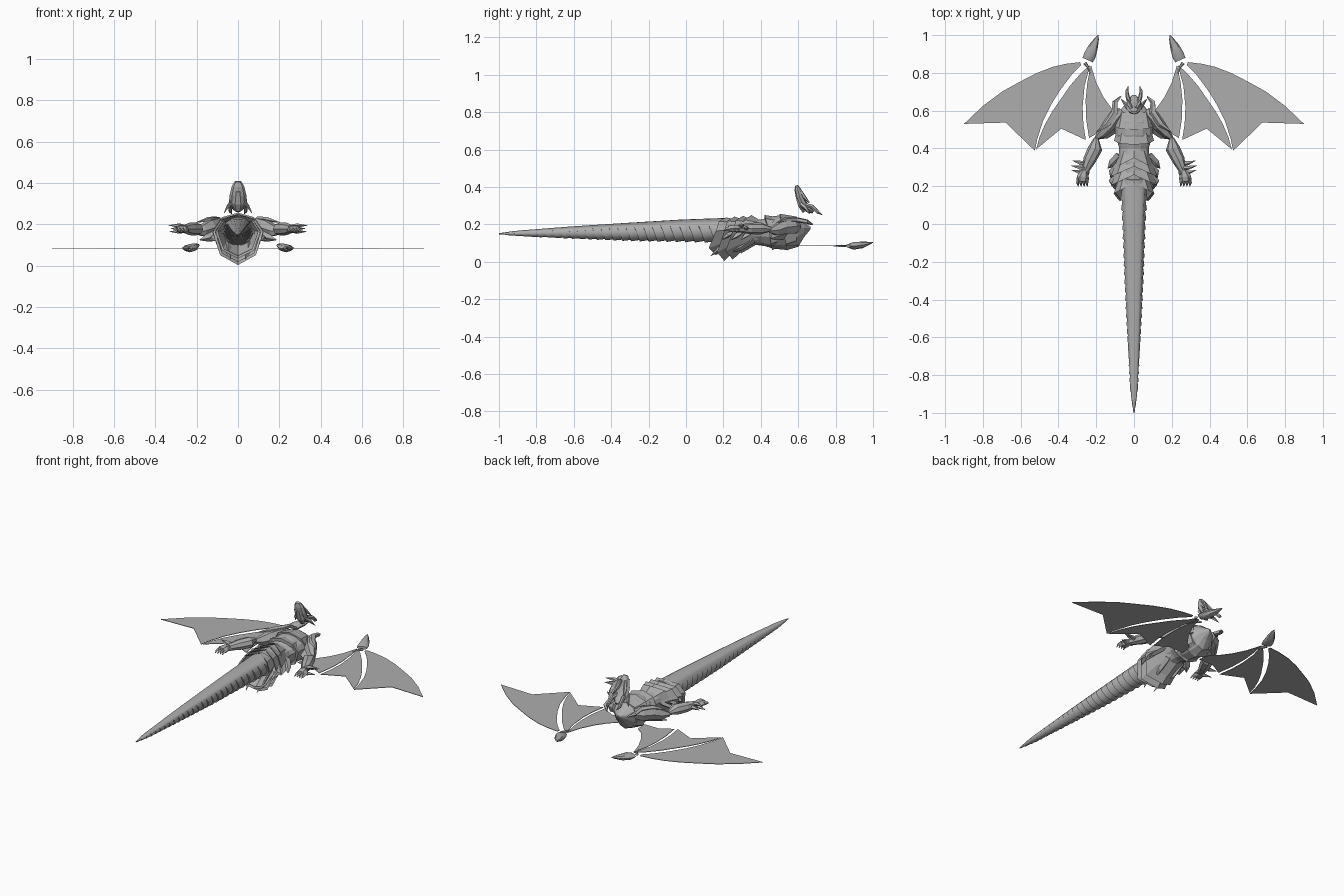
import bpy, bmesh, math
from mathutils import Vector

grey = bpy.data.materials.new("stone grey")
grey.diffuse_color = (0.42, 0.42, 0.42, 1)


def finish(name, bm, smooth=None):
    bmesh.ops.recalc_face_normals(bm, faces=bm.faces[:])
    me = bpy.data.meshes.new(name)
    bm.to_mesh(me)
    bm.free()
    me.materials.append(grey)
    ob = bpy.data.objects.new(name, me)
    bpy.context.collection.objects.link(ob)
    if smooth:
        bpy.ops.object.select_all(action='DESELECT')
        ob.select_set(True)
        bpy.context.view_layer.objects.active = ob
        bpy.ops.object.shade_smooth_by_angle(angle=math.radians(smooth))
    return ob


def loft(name, rings, smooth=None, caps=True):
    bm = bmesh.new()
    rows = [[bm.verts.new(p) for p in r] for r in rings]
    n = len(rows[0])
    for a, b in zip(rows, rows[1:]):
        for i in range(n):
            j = (i + 1) % n
            bm.faces.new((a[i], a[j], b[j], b[i]))
    if caps:
        bm.faces.new(rows[0])
        bm.faces.new(rows[-1])
    return finish(name, bm, smooth)


def tube(name, pts, sides=6, mirror=True, smooth=None):
    """pts: (x, y, z, half width, half thickness) along a path"""
    for s in ((1, -1) if mirror else (1,)):
        P = [Vector((s * p[0], p[1], p[2])) for p in pts]
        rings = []
        for i, c in enumerate(P):
            d = (P[min(i + 1, len(P) - 1)] - P[max(i - 1, 0)]).normalized()
            u = d.cross(Vector((0, 0, 1))).normalized()
            v = u.cross(d)
            rings.append([c + u * pts[i][3] * math.cos(t) + v * pts[i][4] * math.sin(t)
                          for t in (2 * math.pi * k / sides for k in range(sides))])
        tag = "" if not mirror else ("_right" if s > 0 else "_left")
        loft(name + tag, rings, smooth)


def plate(name, outline, z, thick=0.003):
    for s in (1, -1):
        bm = bmesh.new()
        f = bm.faces.new([bm.verts.new((s * x, y, z - thick / 2)) for x, y in outline])
        top = bmesh.ops.extrude_face_region(bm, geom=[f])['geom']
        bmesh.ops.translate(bm, vec=(0, 0, thick),
                            verts=[g for g in top if isinstance(g, bmesh.types.BMVert)])
        finish(name + ("_right" if s > 0 else "_left"), bm)


def section(y, w, zt, zm, zb, n=12, power=1.0, slant=0.0):
    ring = []
    for k in range(n):
        t = 2 * math.pi * k / n
        c, s = math.cos(t), math.sin(t)
        x = w * math.copysign(abs(c) ** power, c)
        z = zm + (zt - zm if s > 0 else zm - zb) * math.copysign(abs(s) ** power, s)
        ring.append((x, y - slant * s, z))
    return ring


def lerp_table(tab, y):
    for a, b in zip(tab, tab[1:]):
        if a[0] >= y >= b[0]:
            f = (a[0] - y) / (a[0] - b[0])
            return [p + (q - p) * f for p, q in zip(a[1:], b[1:])]
    return tab[-1][1:]


# Tail: smooth back, sawtooth scales on the belly and flanks
profile = [(0.26, 0.078, 0.235, 0.098), (0.0, 0.062, 0.226, 0.105), (-0.3, 0.051, 0.208, 0.110),
           (-0.6, 0.036, 0.189, 0.122), (-0.9, 0.019, 0.166, 0.136), (-1.0, 0.003, 0.153, 0.147)]
rings, N = [], 27


def tail_ring(y, flare):
    w, zt, zb = lerp_table(profile, y)
    zm, ring = (zt + zb) / 2, []
    for k in range(20):
        t = 2 * math.pi * k / 20
        c, s = math.cos(t), math.sin(t)
        g = flare if s < 0.5 else 0.93
        ring.append((w * c * g, max(-1, y - 0.35 * w * s), zm + (zt - zm) * s * (g if s < 0.5 else 1)))
    return ring


for i in range(N):
    ya, yb = [0.26 - 1.26 * (k / N) ** 0.88 for k in (i, i + 1)]
    rings += [tail_ring(ya, 0.86), tail_ring(yb, 1.02)]
loft("tail", rings, 35)

# Torso with chest and pointed neck
loft("torso", [section(*r, power=1.15) for r in (
    (0.22, 0.07, 0.23, 0.17, 0.10), (0.33, 0.085, 0.235, 0.17, 0.09),
    (0.40, 0.078, 0.225, 0.175, 0.09), (0.47, 0.098, 0.245, 0.18, 0.07),
    (0.54, 0.105, 0.25, 0.18, 0.063), (0.60, 0.075, 0.235, 0.18, 0.08),
    (0.63, 0.05, 0.21, 0.18, 0.13), (0.665, 0.006, 0.187, 0.18, 0.173))])

# Chest armour: overlapping keeled collars
for i, (y, w, zt, zb) in enumerate(((0.44, 0.106, 0.25, 0.062), (0.52, 0.112, 0.257, 0.06))):
    loft("chest_plate_%d" % i, [section(y + 0.07, w * 0.82, zt - 0.015, 0.18, zb + 0.025, 8),
                                section(y, w, zt, 0.18, zb, 8, slant=0.02),
                                section(y, w * 0.8, zt - 0.02, 0.18, zb + 0.02, 8, slant=0.02)])

# Hip skirt: layered keeled shells swept down and back
for i in range(4):
    y = 0.36 - 0.045 * i
    w, zb = (0.105, 0.125, 0.122, 0.108)[i], (0.045, 0.012, 0.004, 0.035)[i]
    front = section(y + 0.03, w * 0.7, 0.225, 0.17, 0.10, 8)
    rear = [(x, yy - 0.055 * abs(x) / w - (0.055 if z < 0.1 else 0), z)
            for x, yy, z in section(y - 0.01, w, 0.25 - 0.004 * i, 0.165, zb, 8)]
    inner = [(x * 0.9, yy + 0.006, 0.17 + (z - 0.17) * 0.9) for x, yy, z in rear]
    loft("hip_plate_%d" % i, [front, rear, inner], caps=False)

# Hip side blades
for i in range(3):
    y = 0.33 - 0.05 * i
    tube("hip_blade_%d" % i, [(0.075, y + 0.03, 0.17, 0.025, 0.012), (0.115, y - 0.01, 0.14, 0.022, 0.012),
                              (0.138 - 0.014 * i, y - 0.035, 0.12, 0.002, 0.002)], 4)
    tube("belly_blade_%d" % i, [(0.05, y + 0.03, 0.12, 0.02, 0.02), (0.05, y - 0.04, 0.075, 0.016, 0.016),
                                (0.035, y - 0.10, 0.05 - 0.01 * i, 0.001, 0.001)], 4)

# Shoulders and upper arms
tube("shoulder", [(0.065, 0.60, 0.19, 0.02, 0.03), (0.10, 0.57, 0.19, 0.035, 0.045),
                  (0.135, 0.52, 0.185, 0.035, 0.042), (0.17, 0.48, 0.17, 0.026, 0.032),
                  (0.205, 0.45, 0.165, 0.008, 0.012)], 6)
tube("shoulder_crest", [(0.07, 0.675, 0.20, 0.004, 0.005), (0.10, 0.645, 0.215, 0.014, 0.012),
                        (0.10, 0.59, 0.225, 0.02, 0.014), (0.14, 0.53, 0.225, 0.018, 0.012),
                        (0.20, 0.485, 0.21, 0.002, 0.002)], 5)
tube("shoulder_lower_spike", [(0.09, 0.52, 0.15, 0.03, 0.03), (0.15, 0.47, 0.135, 0.02, 0.018),
                              (0.185, 0.45, 0.125, 0.002, 0.002)], 4)

# Forearms, elbow spikes and hands
tube("forearm", [(0.20, 0.455, 0.175, 0.012, 0.012), (0.205, 0.40, 0.178, 0.038, 0.032),
                 (0.235, 0.34, 0.178, 0.034, 0.03), (0.26, 0.28, 0.178, 0.02, 0.02)], 8)
for i, (x, y, z) in enumerate(((0.325, 0.335, 0.18), (0.335, 0.31, 0.195), (0.33, 0.285, 0.165))):
    tube("wrist_spike_%d" % i, [(0.24, y - 0.015, 0.178, 0.014, 0.014), (0.285, y - 0.012, z, 0.012, 0.011),
                                (x, y, z, 0.001, 0.001)], 5)
tube("palm", [(0.26, 0.285, 0.178, 0.016, 0.016), (0.27, 0.25, 0.178, 0.032, 0.022),
              (0.272, 0.225, 0.178, 0.028, 0.016)], 6)
for i in range(4):
    x = 0.247 + 0.016 * i
    tube("finger_%d" % i, [(x, 0.245, 0.178, 0.009, 0.011), (x + 0.003, 0.218, 0.174, 0.008, 0.009),
                           (x, 0.20, 0.165, 0.002, 0.002)], 4)

# Raised head, floating over the neck
tube("head", [(0, 0.590, 0.408, 0.016, 0.008), (0, 0.598, 0.385, 0.030, 0.018),
              (0, 0.608, 0.345, 0.040, 0.020), (0, 0.628, 0.305, 0.044, 0.022),
              (0, 0.655, 0.28, 0.034, 0.018), (0, 0.68, 0.265, 0.012, 0.008)], 8, False)
tube("jaw", [(0, 0.59, 0.36, 0.018, 0.008), (0, 0.61, 0.30, 0.028, 0.012),
             (0, 0.63, 0.265, 0.016, 0.008)], 6, False)
tube("brow", [(0.012, 0.612, 0.385, 0.006, 0.005), (0.026, 0.632, 0.345, 0.012, 0.010),
              (0.036, 0.66, 0.315, 0.003, 0.003)], 5)
tube("horn", [(0.022, 0.635, 0.305, 0.012, 0.012), (0.034, 0.675, 0.295, 0.011, 0.011),
              (0.038, 0.705, 0.265, 0.008, 0.010), (0.030, 0.73, 0.25, 0.001, 0.001)], 6)
tube("cheek_spike", [(0.03, 0.615, 0.31, 0.014, 0.014), (0.05, 0.64, 0.285, 0.009, 0.009),
                     (0.068, 0.662, 0.255, 0.001, 0.001)], 4)

# Wing membranes: three thin panels per side
Z = 0.085
plate("outer_wing", [(0.285, 0.857), (0.36, 0.848), (0.43, 0.832), (0.52, 0.797), (0.61, 0.75), (0.70, 0.70),
                     (0.80, 0.625), (0.90, 0.53), (0.68, 0.537), (0.525, 0.388), (0.512, 0.45),
                     (0.48, 0.55), (0.44, 0.63), (0.39, 0.71), (0.33, 0.79), (0.28, 0.84)], Z)
plate("middle_wing", [(0.232, 0.842), (0.28, 0.80), (0.34, 0.73), (0.385, 0.665), (0.43, 0.60),
                      (0.47, 0.53), (0.50, 0.46), (0.518, 0.395), (0.385, 0.505), (0.255, 0.445),
                      (0.268, 0.53), (0.272, 0.62), (0.262, 0.73)], Z)
plate("inner_wing", [(0.228, 0.842), (0.247, 0.75), (0.256, 0.66), (0.254, 0.56), (0.238, 0.455),
                     (0.16, 0.50), (0.06, 0.50), (0.07, 0.57), (0.11, 0.60), (0.16, 0.67), (0.20, 0.75)], Z)

# Wing claws
tube("wing_claw", [(0.245, 0.868, 0.085, 0.030, 0.010), (0.233, 0.895, 0.085, 0.032, 0.020),
                   (0.215, 0.94, 0.090, 0.025, 0.018), (0.197, 0.98, 0.099, 0.012, 0.008),
                   (0.190, 1.0, 0.104, 0.001, 0.002)], 8, smooth=40)
tube("wing_knuckle", [(0.23, 0.79, 0.085, 0.002, 0.003), (0.243, 0.83, 0.085, 0.006, 0.007),
                      (0.26, 0.853, 0.085, 0.010, 0.006)], 6)
